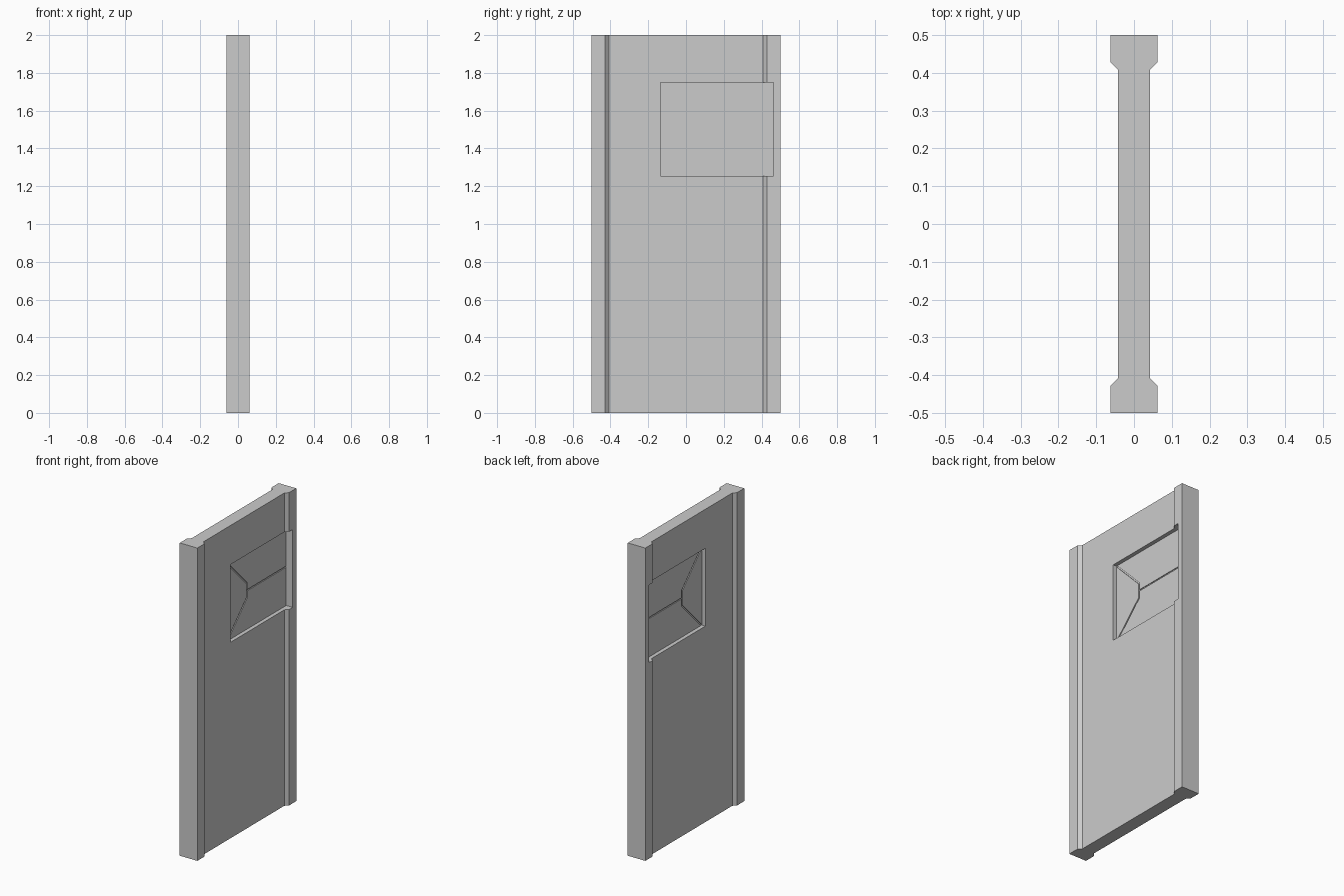
import bpy, bmesh
from mathutils import Vector

if "Cube" in bpy.data.objects:
    bpy.data.objects.remove(bpy.data.objects["Cube"])


def prism(name, pts, direction):
    """Extrude a closed planar outline along a direction."""
    bm = bmesh.new()
    face = bm.faces.new([bm.verts.new(p) for p in pts])
    ext = bmesh.ops.extrude_face_region(bm, geom=[face])
    verts = [g for g in ext["geom"] if isinstance(g, bmesh.types.BMVert)]
    bmesh.ops.translate(bm, verts=verts, vec=Vector(direction))
    bmesh.ops.recalc_face_normals(bm, faces=bm.faces)
    me = bpy.data.meshes.new(name)
    bm.to_mesh(me)
    bm.free()
    ob = bpy.data.objects.new(name, me)
    bpy.context.collection.objects.link(ob)
    return ob


# Door slab with thicker, chamfered side stiles
E, M = 0.062, 0.042
half = [(M, -0.408), (E, -0.428), (E, -0.5)]
right = half[::-1] + [(x, -y) for x, y in half]
outline = right + [(-x, y) for x, y in right[::-1]]
door = prism("door_slab", [(x, y, 0) for x, y in outline], (0, 0, 2))

# Window pocket cut into both faces
Y0, Y1, Z0, Z1 = -0.135, 0.463, 1.253, 1.75
CORE, PANE = 0.012, 0.017
for side in (1, -1):
    rect = [(Y0, Z0), (Y1, Z0), (Y1, Z1), (Y0, Z1)]
    cutter = prism("pocket_cutter", [(side * CORE, y, z) for y, z in rect],
                   (side * 0.1, 0, 0))
    cutter.hide_render = True
    cutter.hide_viewport = True
    mod = door.modifiers.new("pocket", "BOOLEAN")
    mod.operation = "DIFFERENCE"
    mod.solver = "EXACT"
    mod.object = cutter

# Window panels, separated by narrow grooves and showing on both faces
ZC = (Z0 + Z1) / 2
G, A, B = 0.004, 0.06, 0.07


def panel(name, pts):
    prism(name, [(-PANE, y, z) for y, z in pts], (2 * PANE, 0, 0))


panel("side_panel", [(Y0, Z0 + G), (A, ZC - 0.046), (A, ZC + 0.046), (Y0, Z1 - G)])
for s, label, edge in ((1, "upper_panel", Z1), (-1, "lower_panel", Z0)):
    panel(label, [(B, ZC + s * G), (Y1, ZC + s * G), (Y1, edge),
                  (Y0 + 2 * G, edge), (B, ZC + s * 0.049)])
